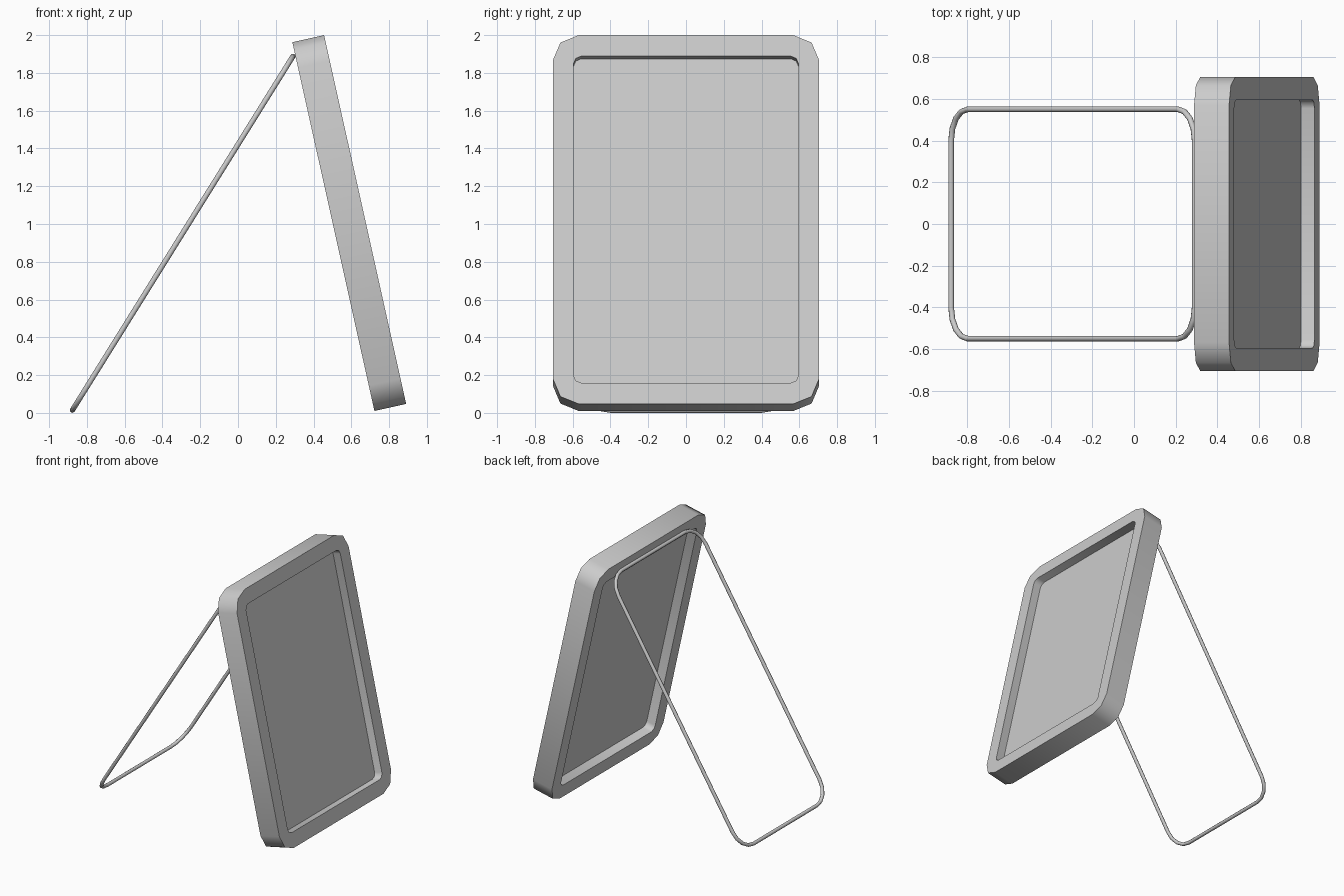
import bpy, bmesh
from math import sin, cos, pi, atan2, radians, hypot
from mathutils import Matrix

if "Cube" in bpy.data.objects:
    bpy.data.objects.remove(bpy.data.objects["Cube"])


def rounded_rect(hw, hh, r, seg):
    """Counter-clockwise rounded rectangle outline."""
    pts = []
    for i, (sx, sy) in enumerate([(1, 1), (-1, 1), (-1, -1), (1, -1)]):
        for k in range(seg + 1):
            a = i * pi / 2 + k * pi / 2 / seg
            pts.append((sx * (hw - r) + r * cos(a), sy * (hh - r) + r * sin(a)))
    return pts


def finish(name, bm, matrix, angle):
    bmesh.ops.recalc_face_normals(bm, faces=bm.faces)
    me = bpy.data.meshes.new(name)
    bm.to_mesh(me)
    bm.free()
    ob = bpy.data.objects.new(name, me)
    bpy.context.collection.objects.link(ob)
    ob.matrix_world = matrix
    smooth(ob, angle)
    return ob


def smooth(ob, angle):
    bpy.ops.object.select_all(action='DESELECT')
    ob.select_set(True)
    bpy.context.view_layer.objects.active = ob
    bpy.ops.object.shade_smooth_by_angle(angle=radians(angle))


# Frame space: x = thickness, y = width, z = height, leaning back
DEPTH = 0.172
lean = Matrix.Translation((0.589, 0, 1.005)) @ Matrix.Rotation(-atan2(0.435, 1.955), 4, 'Y')
outer = rounded_rect(0.705, 1.0, 0.137, 2)
inner = rounded_rect(0.595, 0.886, 0.04, 2)

# Frame border: four rings of points bridged into a closed band
bm = bmesh.new()
rings = [[bm.verts.new((x, y, z)) for y, z in outline]
         for x, outline in ((DEPTH / 2, outer), (DEPTH / 2, inner),
                            (-DEPTH / 2, inner), (-DEPTH / 2, outer))]
n = len(outer)
for j in range(4):
    a, b = rings[j], rings[(j + 1) % 4]
    for i in range(n):
        k = (i + 1) % n
        bm.faces.new((a[i], a[k], b[k], b[i]))
finish("frame_border", bm, lean, 50)

# Recessed picture panel
bm = bmesh.new()
front = bm.faces.new([bm.verts.new((0.02, y, z)) for y, z in inner])
ext = bmesh.ops.extrude_face_region(bm, geom=[front], use_keep_orig=True)
moved = [v for v in ext["geom"] if isinstance(v, bmesh.types.BMVert)]
bmesh.ops.translate(bm, verts=moved, vec=(-0.03, 0, 0))
finish("picture_panel", bm, lean, 50)

# Wire stand: closed rounded loop leaning against the back
WIRE = 0.014
x0, z0, x1, z1 = -0.877, 0.014, 0.291, 1.888
half = hypot(x1 - x0, z1 - z0) / 2
curve = bpy.data.curves.new("wire_stand", 'CURVE')
curve.dimensions = '3D'
curve.bevel_depth = WIRE
curve.bevel_resolution = 2
path = rounded_rect(0.55, half, 0.15, 4)
spline = curve.splines.new('POLY')
spline.points.add(len(path) - 1)
for p, (y, z) in zip(spline.points, path):
    p.co = (0, y, z, 1)
spline.use_cyclic_u = True
stand = bpy.data.objects.new("wire_stand", curve)
bpy.context.collection.objects.link(stand)
stand.matrix_world = (Matrix.Translation(((x0 + x1) / 2, 0, (z0 + z1) / 2))
                      @ Matrix.Rotation(atan2(x1 - x0, z1 - z0), 4, 'Y'))
bpy.ops.object.select_all(action='DESELECT')
stand.select_set(True)
bpy.context.view_layer.objects.active = stand
bpy.ops.object.convert(target='MESH')
smooth(bpy.context.view_layer.objects.active, 50)
